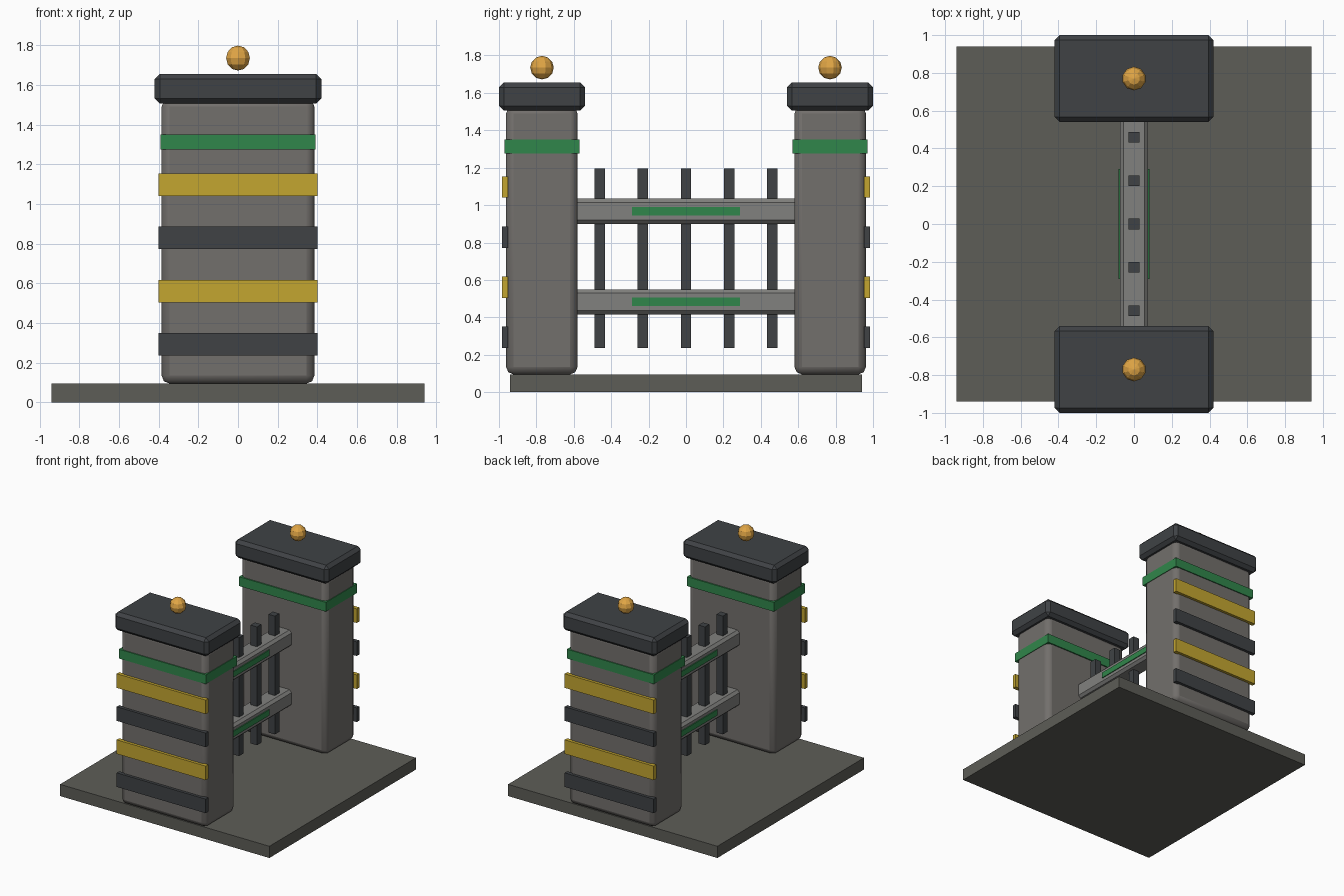
import bpy, math

if "Cube" in bpy.data.objects:
    bpy.data.objects.remove(bpy.data.objects["Cube"])


def material(name, rgb):
    m = bpy.data.materials.new(name)
    m.diffuse_color = (*rgb, 1)
    m.use_nodes = True
    m.node_tree.nodes["Principled BSDF"].inputs["Base Color"].default_value = m.diffuse_color
    return m


STONE = material("stone", (0.17, 0.16, 0.15))
BASE = material("base_stone", (0.11, 0.11, 0.095))
DARK = material("dark_metal", (0.05, 0.055, 0.06))
RAIL = material("rail_metal", (0.22, 0.22, 0.21))
YELLOW = material("yellow_paint", (0.55, 0.38, 0.03))
GREEN = material("green_paint", (0.03, 0.24, 0.07))
GOLD = material("amber", (0.75, 0.38, 0.06))


def box(name, lo, hi, mat, bevel=0, segments=1):
    """Axis-aligned box between two corners, with optional bevel."""
    bpy.ops.mesh.primitive_cube_add(
        size=1, location=[(a + b) / 2 for a, b in zip(lo, hi)])
    ob = bpy.context.object
    ob.name = name
    ob.scale = [b - a for a, b in zip(lo, hi)]
    bpy.ops.object.transform_apply(location=False, rotation=False, scale=True)
    ob.data.materials.append(mat)
    if bevel:
        mod = ob.modifiers.new("bevel", 'BEVEL')
        mod.width = bevel
        mod.segments = segments
    return ob


def side_box(name, side, x, y0, y1, z0, z1, mat, bevel=0, segments=1):
    """Box centred on x, on the front (-1) or back (+1) side."""
    ya, yb = sorted((side * y0, side * y1))
    return box(name, (-x, ya, z0), (x, yb, z1), mat, bevel, segments)


# Ground slab
box("base_slab", (-0.94, -0.94, 0), (0.94, 0.94, 0.095), BASE)

for side, label in ((-1, "front"), (1, "back")):
    # Pillar, cap and green band
    side_box(label + "_pillar", side, 0.385, 0.58, 0.962, 0.095, 1.53, STONE, 0.04, 2)
    bpy.ops.object.shade_smooth_by_angle(angle=math.radians(30))
    side_box(label + "_cap", side, 0.42, 0.54, 1.0, 1.505, 1.655, DARK, 0.026)
    side_box(label + "_band", side, 0.39, 0.57, 0.97, 1.275, 1.35, GREEN)
    # Warning stripes on the outer face
    for i in range(4):
        z = 0.293 + 0.268 * i
        side_box(f"{label}_stripe_{i}", side, 0.40, 0.952, 0.985,
                 z - 0.057, z + 0.057, YELLOW if i % 2 else DARK)
    # Floating lamp ball
    bpy.ops.mesh.primitive_uv_sphere_add(
        segments=10, ring_count=6, radius=0.063, location=(0, side * 0.77, 1.735))
    lamp = bpy.context.object
    lamp.name = label + "_lamp"
    lamp.data.materials.append(GOLD)

# Gate rails with green inlay strips on both faces
for z, label in ((0.483, "lower"), (0.967, "upper")):
    box(label + "_rail", (-0.075, -0.6, z - 0.067), (0.075, 0.6, z + 0.067), RAIL, 0.02)
    for s, face in ((-1, "left"), (1, "right")):
        xa, xb = sorted((s * 0.07, s * 0.082))
        box(f"{label}_{face}_strip", (xa, -0.29, z - 0.023), (xb, 0.29, z + 0.023), GREEN)

# Upright gate bars
for i in range(5):
    y = (i - 2) * 0.23
    box(f"gate_bar_{i}", (-0.029, y - 0.028, 0.235), (0.029, y + 0.028, 1.195), DARK)
